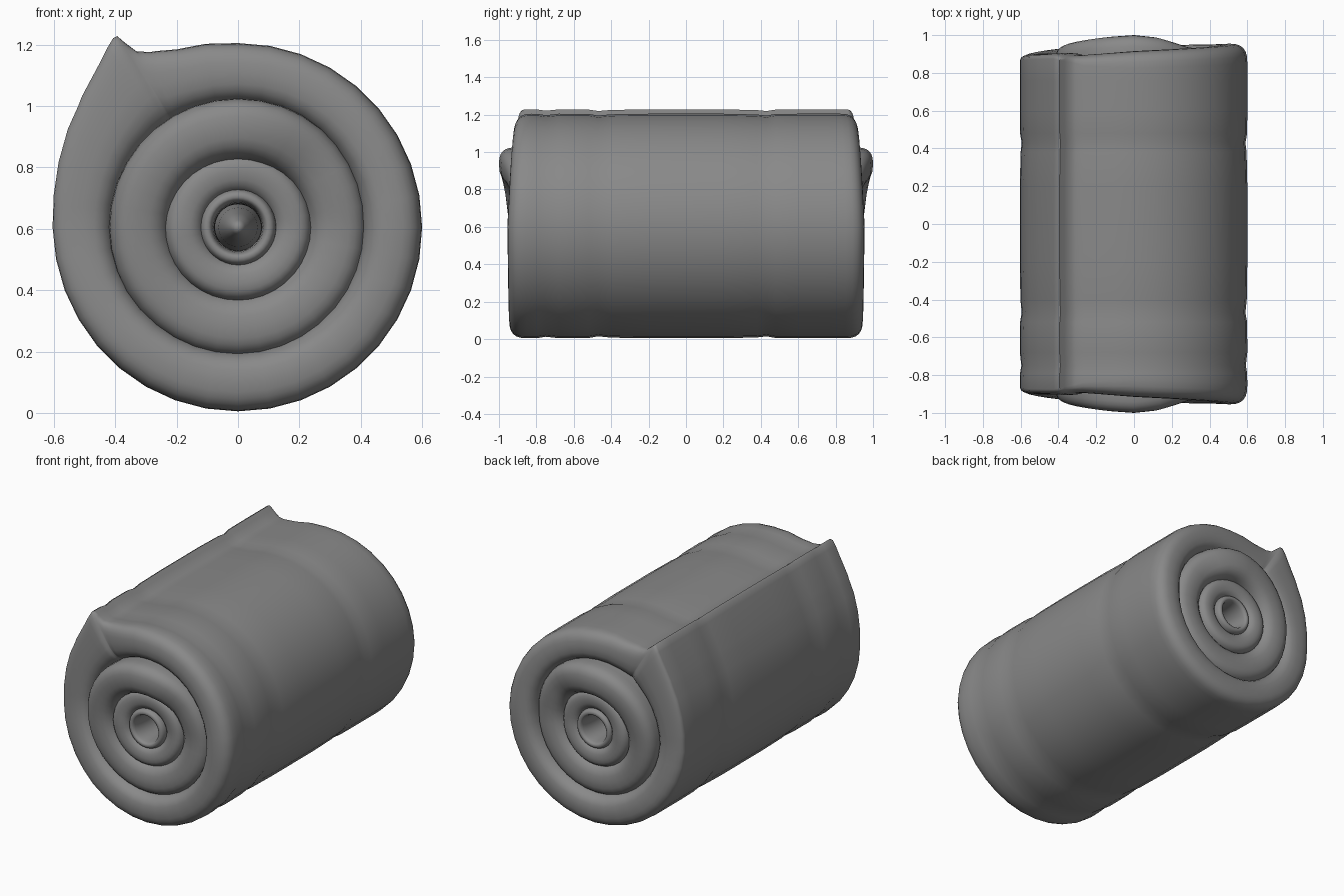
import bpy, bmesh, math
from mathutils import Vector

if "Cube" in bpy.data.objects:
    bpy.data.objects.remove(bpy.data.objects["Cube"])

CENTRE_Z = 0.605
grey = bpy.data.materials.new("grey cloth")
grey.diffuse_color = (0.25, 0.25, 0.25, 1)
grey.use_nodes = True
grey.node_tree.nodes["Principled BSDF"].inputs["Base Color"].default_value = grey.diffuse_color


def keyed(keys):
    """Smooth interpolation over angle in degrees, from (angle, value) pairs on 0..360."""
    def f(a):
        a %= 360
        for (a0, v0), (a1, v1) in zip(keys, keys[1:]):
            if a0 <= a <= a1:
                t = (a - a0) / (a1 - a0)
                return v0 + (v1 - v0) * t
        return keys[-1][1]
    return f


def finish(name, bm, angle=50):
    bmesh.ops.recalc_face_normals(bm, faces=bm.faces)
    me = bpy.data.meshes.new(name)
    bm.to_mesh(me)
    bm.free()
    ob = bpy.data.objects.new(name, me)
    bpy.context.collection.objects.link(ob)
    me.materials.append(grey)
    bpy.ops.object.select_all(action='DESELECT')
    ob.select_set(True)
    bpy.context.view_layer.objects.active = ob
    bpy.ops.object.shade_smooth_by_angle(angle=math.radians(angle))
    return ob


def roll_layer(name, r_in, r_out, crest, drop_in, drop_out, angles, walls=(), lean=0.5):
    """Hollow layer of the roll: rounded lips at both ends, walls = (y, dent) along the outside."""
    bm = bmesh.new()
    loops = []
    for a in angles:
        ro, top, di, do = r_out(a), crest(a), drop_in(a), drop_out(a)
        mid = r_in + (ro - r_in) * lean
        lip = []
        for i in range(13):
            t = math.pi * i / 12
            c, s = math.cos(t), abs(math.sin(t))
            u = math.copysign(abs(c) ** 0.75, c)
            h = s ** 0.75
            r = mid + u * ((ro - mid) if u > 0 else (mid - r_in))
            d = (do if u > 0 else di) * (1 - h)
            lip.append((r, top - d))
        prof = [(r, y) for r, y in reversed(lip)]
        prof += [(ro - dent, y) for y, dent in walls]
        prof += [(r, -y) for r, y in lip]
        ca, sa = math.cos(math.radians(a)), math.sin(math.radians(a))
        loops.append([bm.verts.new((r * ca, y, CENTRE_Z + r * sa)) for r, y in prof])
    for p, q in zip(loops, loops[1:] + loops[:1]):
        for i in range(len(p)):
            j = (i + 1) % len(p)
            bm.faces.new((p[i], p[j], q[j], q[i]))
    return finish(name, bm)


def const(v):
    return lambda a: v


steps = list(range(0, 360, 10))

# Outer layer with the raised loose edge of the sheet and strap dents
outline = keyed([(0, .6), (90, .6), (109, .613), (117, .64), (120, .662), (121.5, .705),
                 (122.3, .737), (123.5, .738), (130, .7), (143, .653), (160, .622),
                 (173, .606), (190, .602), (210, .6), (360, .6)])
outer_end = keyed([(0, .955), (90, .915), (122, .893), (124, .905), (180, .9),
                   (230, .935), (270, .945), (360, .955)])
outer_round = keyed([(0, .1), (90, .09), (115, .06), (122, .03), (150, .03), (180, .04),
                     (230, .09), (360, .1)])
dents = ((.76, 0), (.6, 0), (.48, .001), (.43, .01), (.38, .004), (.2, 0), (-.2, 0), (-.4, .003),
         (-.47, .01), (-.52, .001), (-.68, 0), (-.75, .008), (-.79, .001))
edge_steps = sorted(set(steps + [109, 115, 117, 118.5, 121.5, 122.3, 123.5, 126, 143, 173]) - {110})
roll_layer("outer_layer", .405, outline, outer_end, const(.13), outer_round, edge_steps, dents)

# Middle layer bulging out at the top
middle_end = keyed([(0, .915), (40, .94), (70, .988), (90, 1.0), (115, .99), (150, .965),
                    (180, .945), (230, .925), (360, .915)])
roll_layer("middle_layer", .22, const(.42), middle_end, const(.13), const(.09), steps, lean=.55)

# Inner layer and central tube
inner_end = keyed([(0, .91), (90, .925), (180, .935), (270, .92), (360, .91)])
roll_layer("inner_layer", .105, const(.242), inner_end, const(.11), const(.08), steps, lean=.58)
roll_layer("centre_tube", .075, const(.125), const(.925), const(.2), const(.06), steps, lean=.45)

# Rounded plug closing the tube
bm = bmesh.new()
bmesh.ops.create_uvsphere(bm, u_segments=24, v_segments=12, radius=1)
for v in bm.verts:
    v.co = Vector((v.co.x * .09, v.co.z * .82, CENTRE_Z + v.co.y * .09))
finish("core_plug", bm)
